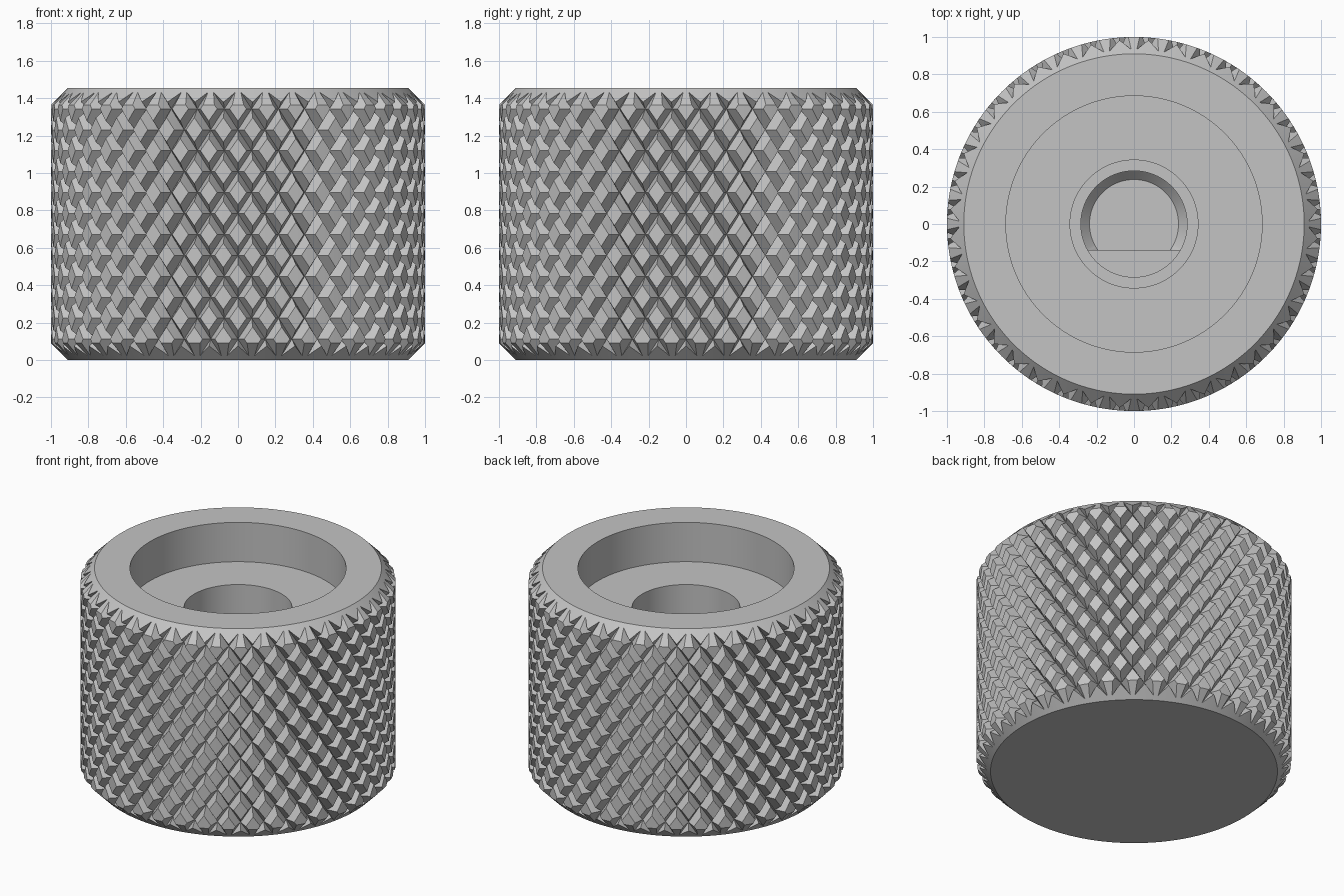
import bpy
import bmesh
import math
from mathutils import Vector

if "Cube" in bpy.data.objects:
    bpy.data.objects.remove(bpy.data.objects["Cube"], do_unlink=True)

HEIGHT = 1.455
RIM = 0.91                 # radius of the flat ends, inside the chamfers
GROOVES = 40               # grooves per helix direction
PITCH = 2 * math.pi / GROOVES
TWIST = 6.5 * PITCH / HEIGHT
HALF_WIDTH = 0.033
DEPTH = 0.067
FLAT_Y = -0.14             # flat of the D-shaped bore

bm = bmesh.new()


# Knurled skin, unrolled: x = angle, y = height, z = radius
def groove_line(n):
    """Position across the grooves and depth fraction of grid line n."""
    period, kind = divmod(n, 3)
    return (period + 0.5) * PITCH + (kind - 1) * HALF_WIDTH, float(kind == 1)


grid = {}


def skin_vert(i, j):
    if (i, j) not in grid:
        (u, gu), (v, gv) = groove_line(i), groove_line(j)
        radius = 1 - DEPTH * max(gu, gv)
        grid[i, j] = bm.verts.new(((u + v) / 2, (u - v) / (2 * TWIST), radius))
    return grid[i, j]


for i in range(-9, 3 * (GROOVES + 10)):
    for j in range(-30, 3 * (GROOVES + 3)):
        u, v = groove_line(i)[0], groove_line(j)[0]
        angle, z = (u + v) / 2, (u - v) / (2 * TWIST)
        if not (-2 * PITCH < angle < 2 * math.pi + 2 * PITCH
                and -0.4 < z < HEIGHT + 0.4):
            continue
        a, b = skin_vert(i, j), skin_vert(i + 1, j)
        c, d = skin_vert(i + 1, j + 1), skin_vert(i, j + 1)
        # split along the crease where two grooves cross
        if i % 3 == j % 3 and i % 3 != 2:
            tris = ((a, b, c), (a, c, d))
        else:
            tris = ((a, b, d), (b, c, d))
        for tri in tris:
            bm.faces.new(tri)


def cut(co, normal, clear):
    bmesh.ops.bisect_plane(bm, geom=bm.verts[:] + bm.edges[:] + bm.faces[:],
                           dist=1e-6, plane_co=co, plane_no=normal,
                           clear_outer=clear)


# Chamfers are planes while the skin is unrolled
cut((0, 0, RIM), (0, -1, 1), False)
cut((0, HEIGHT, RIM), (0, 1, 1), False)
for vert in bm.verts:
    vert.co.z = min(vert.co.z, RIM + vert.co.y, RIM + HEIGHT - vert.co.y)

# Trim to one turn and to the full height
cut((0, 0, 0), (0, -1, 0), True)
cut((0, HEIGHT, 0), (0, 1, 0), True)
cut((0, 0, 0), (-1, 0, 0), True)
cut((2 * math.pi, 0, 0), (1, 0, 0), True)

# Roll the skin into a cylinder
for vert in bm.verts:
    angle, z, radius = vert.co
    vert.co = Vector((radius * math.cos(angle), radius * math.sin(angle), z))
bmesh.ops.remove_doubles(bm, verts=bm.verts[:], dist=1e-4)


def boundary(z):
    return [e for e in bm.edges if e.is_boundary
            and all(abs(v.co.z - z) < 1e-3 for v in e.verts)]


# Closed base
bmesh.ops.edgeloop_fill(bm, edges=boundary(0))

# Stepped socket: radius, height, and whether the bore is D-shaped
socket = [
    (0.685, HEIGHT, False), (0.685, 1.18, False),
    (0.342, 1.18, False), (0.342, 0.8, False),
    (0.284, 0.8, False), (0.284, 0.7, False),
    (0.284, 0.7, True), (0.284, 0.25, True), (0.238, 0.2, True),
]
ring = boundary(HEIGHT)
angles = {v: math.atan2(v.co.y, v.co.x) for e in ring for v in e.verts}
for radius, z, d_shaped in socket:
    old = list(angles.items())
    geom = bmesh.ops.extrude_edge_only(bm, edges=ring)["geom"]
    ring = [g for g in geom if isinstance(g, bmesh.types.BMEdge)]
    new_verts = [g for g in geom if isinstance(g, bmesh.types.BMVert)]
    ring = [e for e in ring if all(v in set(new_verts) for v in e.verts)]
    # each new vertex sits on its source, so follow the joining edge
    angles = {}
    source = dict(old)
    for vert in new_verts:
        for edge in vert.link_edges:
            other = edge.other_vert(vert)
            if other in source:
                angles[vert] = source[other]
    for vert, angle in angles.items():
        y = radius * math.sin(angle)
        vert.co = (radius * math.cos(angle), max(y, FLAT_Y) if d_shaped else y, z)
bmesh.ops.edgeloop_fill(bm, edges=ring)
bmesh.ops.remove_doubles(bm, verts=bm.verts[:], dist=1e-5)
bmesh.ops.recalc_face_normals(bm, faces=bm.faces[:])

# Knob object
mesh = bpy.data.meshes.new("knurled_knob")
bm.to_mesh(mesh)
bm.free()
knob = bpy.data.objects.new("knurled_knob", mesh)
bpy.context.collection.objects.link(knob)

grey = bpy.data.materials.new("plain_grey")
grey.use_nodes = True
colour = (0.55, 0.55, 0.55, 1)
grey.diffuse_color = colour
grey.node_tree.nodes["Principled BSDF"].inputs["Base Color"].default_value = colour
mesh.materials.append(grey)

bpy.ops.object.select_all(action="DESELECT")
knob.select_set(True)
bpy.context.view_layer.objects.active = knob
bpy.ops.object.shade_smooth_by_angle(angle=math.radians(25))
